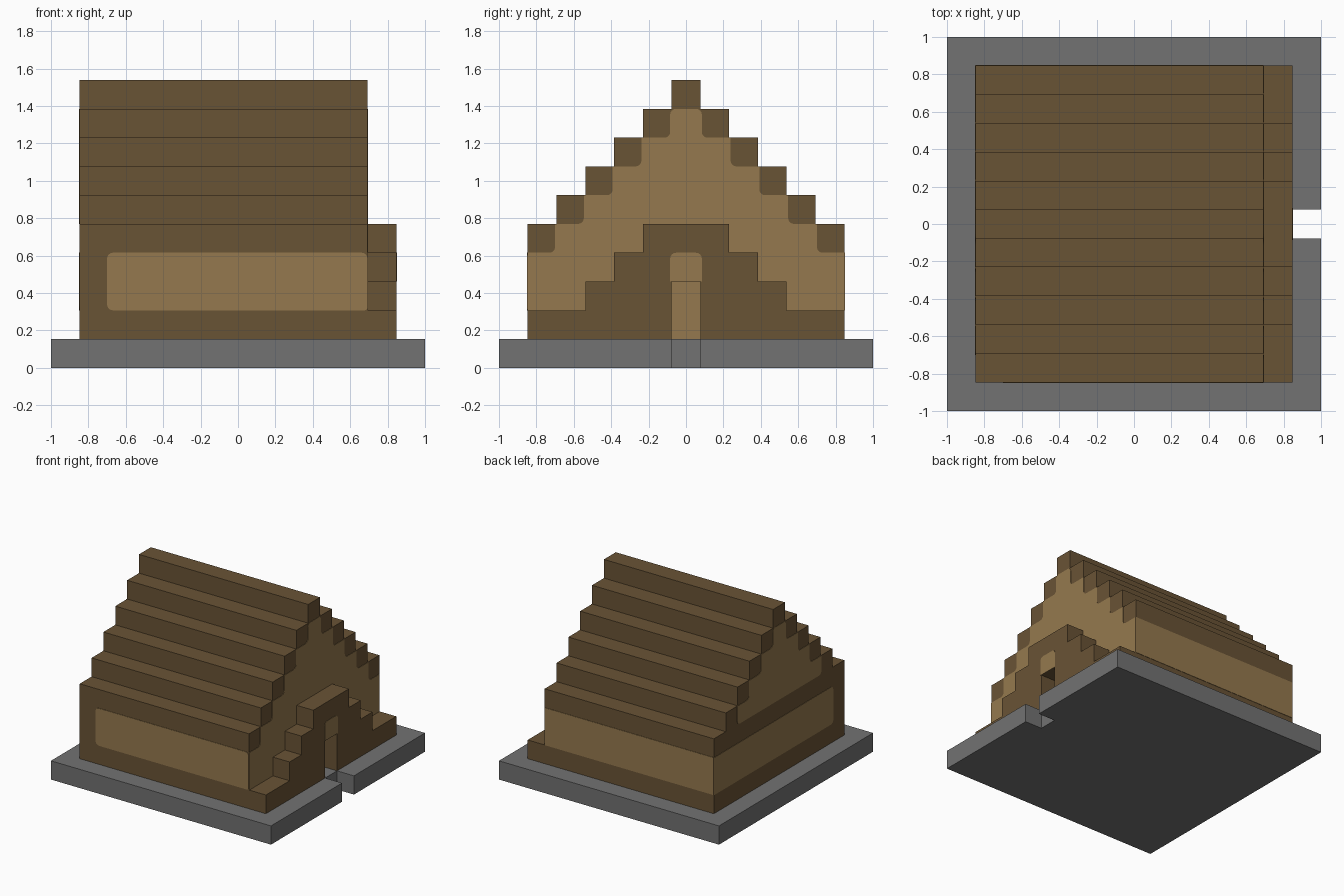
import bpy, bmesh, math
from mathutils import Vector

if "Cube" in bpy.data.objects:
    bpy.data.objects.remove(bpy.data.objects["Cube"], do_unlink=True)

U = 2 / 13          # one block
T = 0.02            # plate thickness, in blocks
R = 0.2             # painted corner radius, in blocks
E = 0.05            # small overlap of painted areas, in blocks


def material(name, rgb):
    linear = [(c / 255 / 12.92) if c < 11 else ((c / 255 + 0.055) / 1.055) ** 2.4 for c in rgb]
    mat = bpy.data.materials.new(name)
    mat.use_nodes = True
    mat.diffuse_color = (*linear, 1)
    mat.node_tree.nodes["Principled BSDF"].inputs["Base Color"].default_value = (*linear, 1)
    return mat


DARK = material("dark brown wood", (105, 83, 53))
LIGHT = material("light brown wood", (149, 121, 78))
GREY = material("grey stone", (114, 114, 114))


def rounded(corners):
    """Turn (a, b, radius) corners into an outline with rounded corners."""
    outline = []
    for i, (a, b, r) in enumerate(corners):
        p = Vector((a, b))
        if not r:
            outline.append(p)
            continue
        before = (Vector(corners[i - 1][:2]) - p).normalized() * r
        after = (Vector(corners[(i + 1) % len(corners)][:2]) - p).normalized() * r
        for k in range(5):
            t = k / 4 * math.pi / 2
            outline.append(p + before * (1 - math.sin(t)) + after * (1 - math.cos(t)))
    return outline


def prism(name, outline, axis, start, end, mat):
    """Extrude a 2D outline, given in blocks, along an axis."""
    bm = bmesh.new()
    verts = []
    for a, b in outline:
        co = [a, b]
        co.insert("xyz".index(axis), start)
        verts.append(bm.verts.new(Vector(co) * U))
    face = bm.faces.new(verts)
    ext = bmesh.ops.extrude_face_region(bm, geom=[face])
    shift = Vector([(end - start) * U if c == axis else 0 for c in "xyz"])
    bmesh.ops.translate(bm, vec=shift, verts=[v for v in ext["geom"] if isinstance(v, bmesh.types.BMVert)])
    bmesh.ops.recalc_face_normals(bm, faces=bm.faces)
    mesh = bpy.data.meshes.new(name)
    bm.to_mesh(mesh)
    bm.free()
    mesh.materials.append(mat)
    obj = bpy.data.objects.new(name, mesh)
    bpy.context.collection.objects.link(obj)
    return obj


def stepped(rows, r=0):
    """Symmetric stepped corners from (half width, bottom, top, rounded) rows."""
    side = []
    for w, low, high, soft in rows:
        side += [(w, low, R if soft else 0), (w, high, 0)]
    side[-1] = (*side[-1][:2], r)
    return side + [(-a, b, c) for a, b, c in reversed(side)]


def flat(corners):
    return [c[:2] for c in corners]


# Stone base with a notch in front of the door
prism("stone_base", [(-6.5, -6.5), (6.5, -6.5), (6.5, -0.5), (5.5, -0.5), (5.5, 0.5),
                     (6.5, 0.5), (6.5, 6.5), (-6.5, 6.5)], "z", 0, 1, GREY)

# House body with its stepped roof
body = [(5.5, 1, 5, False)] + [(4.5 - i, 5 + i, 6 + i, False) for i in range(5)]
prism("house_body", flat(stepped(body)), "x", -5.5, 4.5, DARK)

# Stepped entrance with a doorway
porch = [(5.5, 1, 2, False), (3.5, 2, 3, False), (2.5, 3, 4, False), (1.5, 4, 5, False)]
doorway = [(-0.5, 1), (-0.5, 3), (0.5, 3), (0.5, 1)]
prism("entrance", flat(stepped(porch)) + doorway, "x", 4.5, 5.5, DARK)

# Light gable panels on both ends
upper = [(3.5 - i + E, 5 + i, 6 + i, True) for i in range(4)]
door_gable = [(5.5, 2, 4, False), (4.5 + E, 4, 5, True)] + upper
prism("door_side_gable_panel", rounded(stepped(door_gable, R)), "x", 4.5, 4.5 + T, LIGHT)
prism("far_side_gable_panel", rounded(stepped(upper, R)), "x", -5.5, -5.5 - T, LIGHT)

# Light wall bands
prism("front_wall_band", rounded([(-4.5 - E, 2, R), (4.5, 2, R / 2), (4.5, 4, R), (-4.5 - E, 4, R)]),
      "y", -5.5, -5.5 - T, LIGHT)
prism("back_wall_band", [(-5.5, 2), (4.5, 2), (4.5, 4), (-5.5, 4)], "y", 5.5, 5.5 + T, LIGHT)
prism("far_side_wall_band", rounded([(-4.5 - E, 2, R), (5.5, 2, 0), (5.5, 4, 0), (-4.5 - E, 4, R)]),
      "x", -5.5, -5.5 - T, LIGHT)

# Door and the panel above it
prism("door", [(-0.5, 1), (0.5, 1), (0.5, 2), (-0.5, 2)], "x", 4.5, 4.5 + T, LIGHT)
prism("door_top_panel", rounded([(-0.5 - E, 3, 0), (0.5 + E, 3, 0), (0.5 + E, 4, R), (-0.5 - E, 4, R)]),
      "x", 5.5, 5.5 + T, LIGHT)
